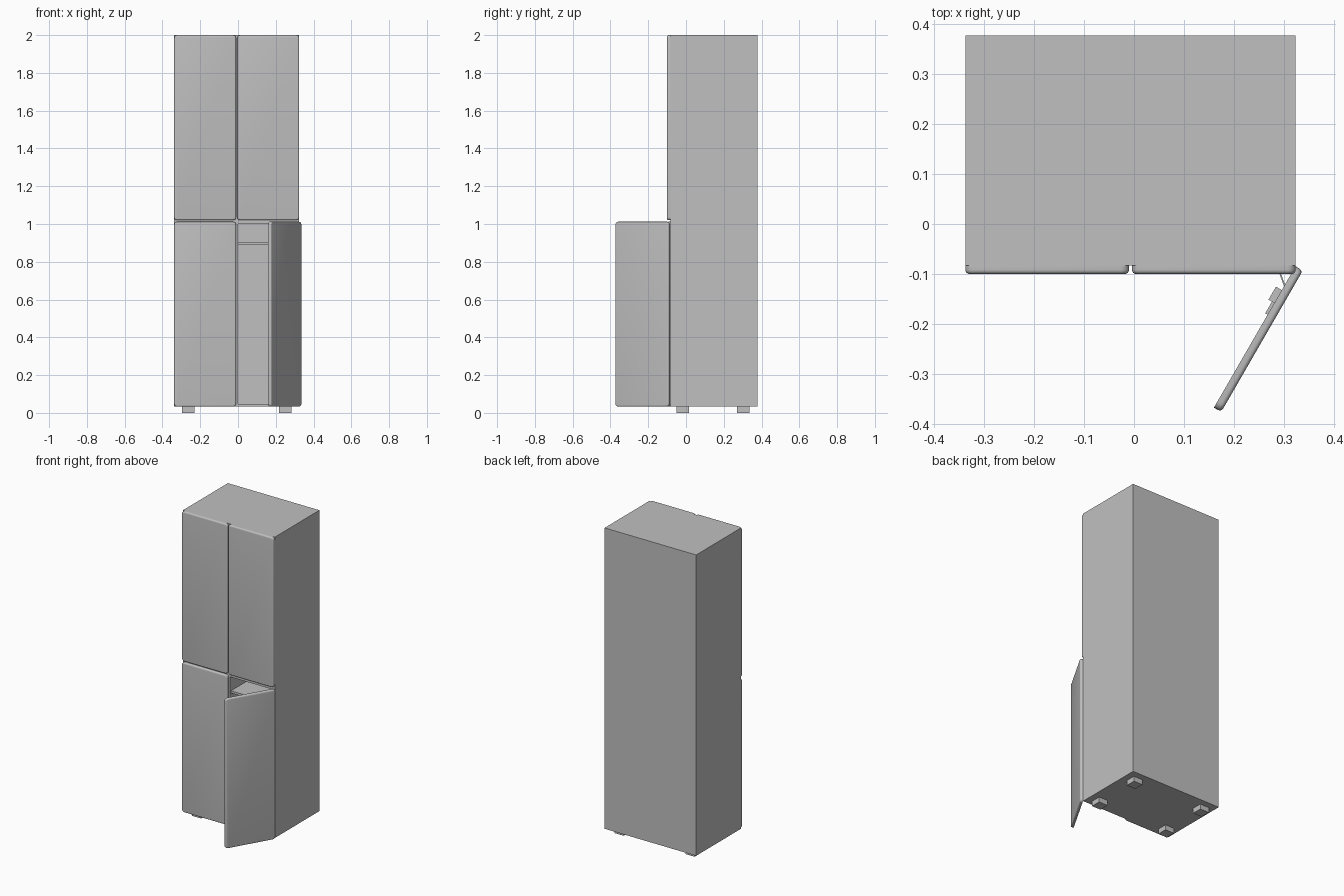
import bpy, bmesh, math
from mathutils import Matrix, Vector

old = bpy.data.objects.get("Cube")
if old:
    bpy.data.objects.remove(old, do_unlink=True)

GREY = bpy.data.materials.new("light grey steel")
GREY.use_nodes = True
COLOUR = (0.53, 0.53, 0.53, 1)
GREY.diffuse_color = COLOUR
GREY.node_tree.nodes["Principled BSDF"].inputs["Base Color"].default_value = COLOUR


def finish(name, bm):
    mesh = bpy.data.meshes.new(name)
    bm.to_mesh(mesh)
    bm.free()
    mesh.materials.append(GREY)
    obj = bpy.data.objects.new(name, mesh)
    bpy.context.collection.objects.link(obj)
    return obj


def box_mesh(lo, hi):
    bm = bmesh.new()
    bmesh.ops.create_cube(bm, size=1)
    lo, hi = Vector(lo), Vector(hi)
    for v in bm.verts:
        v.co = (lo + hi) / 2 + v.co * (hi - lo)
    return bm


def box(name, lo, hi):
    return finish(name, box_mesh(lo, hi))


def door(name, lo, hi):
    """Panel with rounded corners and a softened front rim."""
    bm = box_mesh(lo, hi)
    corners = [e for e in bm.edges
               if abs(e.verts[0].co.y - e.verts[1].co.y) > 0.001]
    bmesh.ops.bevel(bm, geom=corners, offset=0.016, segments=5,
                    profile=0.5, affect='EDGES')
    rim = [e for e in bm.edges if all(abs(v.co.y - lo[1]) < 1e-5 for v in e.verts)]
    bmesh.ops.bevel(bm, geom=rim, offset=0.008, segments=4,
                    profile=0.5, affect='EDGES')
    obj = finish(name, bm)
    bpy.ops.object.select_all(action='DESELECT')
    obj.select_set(True)
    bpy.context.view_layer.objects.active = obj
    bpy.ops.object.shade_smooth_by_angle(angle=math.radians(35))
    return obj


# Cabinet shell
L, R, F, B, Z0, Z1, T = -0.338, 0.324, -0.083, 0.378, 0.033, 2.0, 0.013
box("left_side", (R - T, F, Z0), (R, B, Z1))
box("right_side", (L, F, Z0), (L + T, B, Z1))
box("back_panel", (L + T, B - T, Z0), (R - T, B, Z1))
box("top_panel", (L + T, F, Z1 - T), (R - T, B - T, Z1))
box("bottom_panel", (L + T, F, Z0), (R - T, B - T, Z0 + T))
box("middle_board", (L + T, F, 1.0), (R - T, B - T, 1.03))

# Dividers and shelves inside each half
for level, low, high in (("lower", Z0 + T, 1.0), ("upper", 1.03, Z1 - T)):
    box(level + "_divider", (-0.014, F, low), (0, B - T, high))
    for side, a, b in (("right", L + T, -0.014), ("left", 0, R - T)):
        box(f"{level}_{side}_shelf", (a, F + 0.01, high - 0.11), (b, B - T, high - 0.095))

# Closed doors
door("upper_right_door", (L, -0.1, 1.02), (-0.01, F, Z1))
door("upper_left_door", (-0.004, -0.1, 1.02), (R, F, Z1))
door("lower_right_door", (L, -0.1, Z0), (-0.01, F, 1.012))

# Open door with its hinges, modelled at the pivot and swung out
swing = Matrix.Translation((0.331, -0.089, 0)) @ Matrix.Rotation(math.radians(60), 4, 'Z')
parts = [door("lower_left_open_door", (-0.327, -0.0085, Z0), (0, 0.0085, 1.012))]
for name, z in (("lower", 0.17), ("upper", 0.86)):
    parts += [
        box(name + "_hinge_block", (-0.085, 0.0085, z - 0.025), (-0.055, 0.022, z + 0.025)),
        box(name + "_hinge_plate", (-0.112, 0.0085, z - 0.02), (-0.085, 0.014, z + 0.02)),
    ]
    arm = box(name + "_hinge_arm", (-0.022, -0.0015, z - 0.015), (0.022, 0.0015, z + 0.015))
    arm.matrix_world = (Matrix.Translation((0.295, -0.105, 0))
                        @ Matrix.Rotation(math.radians(-70), 4, 'Z'))
for part in parts:
    part.matrix_world = swing

# Feet
for fx, x in (("right", -0.264), ("left", 0.249)):
    for fy, y in (("front", -0.018), ("back", 0.303)):
        box(f"{fy}_{fx}_foot", (x - 0.033, y - 0.033, 0), (x + 0.033, y + 0.033, Z0))
